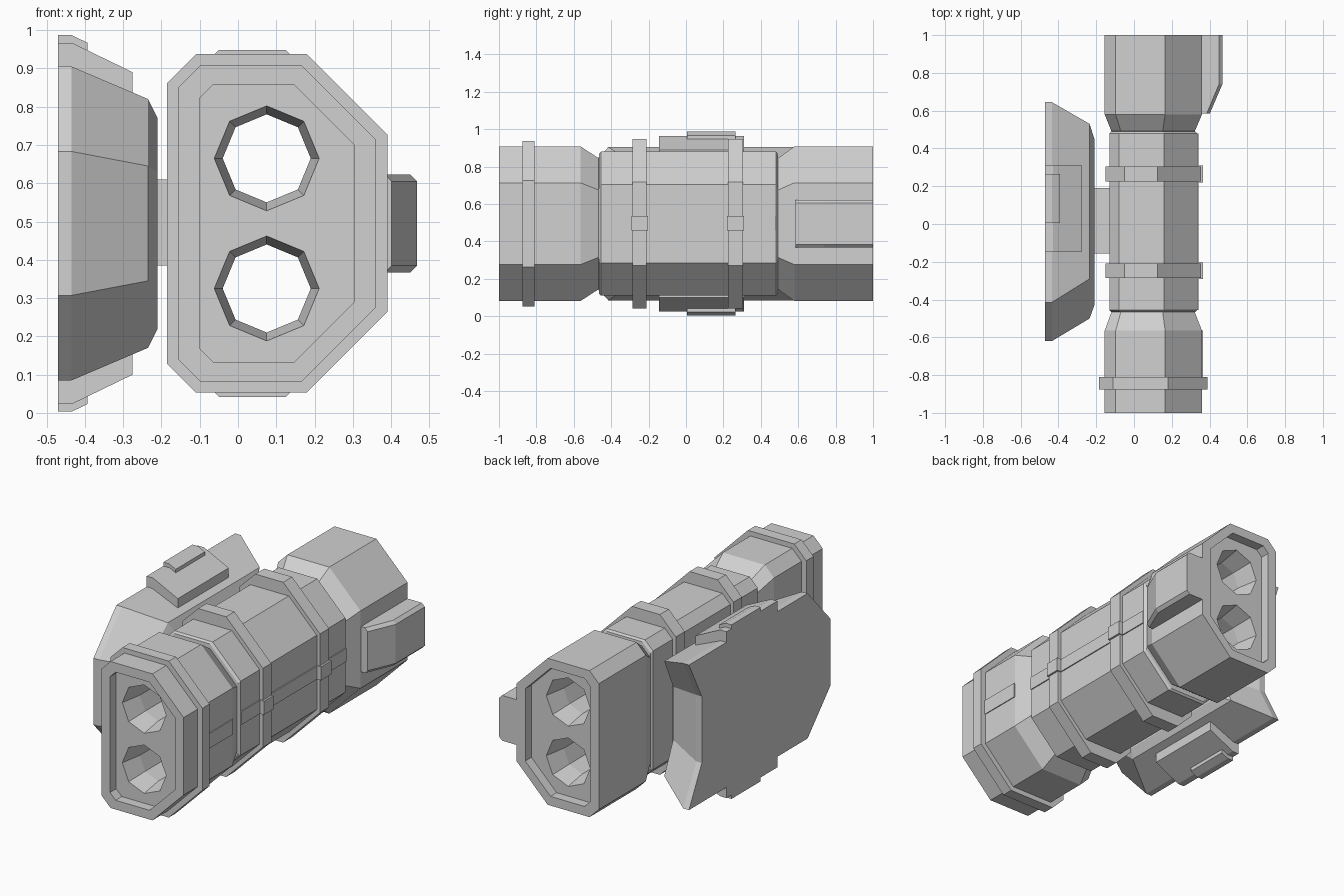
import bpy
import bmesh
from math import cos, sin, pi

cube = bpy.data.objects.get("Cube")
if cube:
    bpy.data.objects.remove(cube, do_unlink=True)

grey = bpy.data.materials.new("plain grey")
grey.use_nodes = True
grey.diffuse_color = (0.64, 0.64, 0.64, 1)
grey.node_tree.nodes["Principled BSDF"].inputs["Base Color"].default_value = (0.64, 0.64, 0.64, 1)

MID = 0.495  # height of the horizontal symmetry plane


def loft(name, loops):
    """Closed solid through matching loops of 3D points."""
    bm = bmesh.new()
    rings = [[bm.verts.new(p) for p in loop] for loop in loops]
    n = len(rings[0])
    for a, b in zip(rings, rings[1:]):
        for i in range(n):
            j = (i + 1) % n
            bm.faces.new((a[i], a[j], b[j], b[i]))
    bm.faces.new(rings[0])
    bm.faces.new(rings[-1])
    bmesh.ops.recalc_face_normals(bm, faces=bm.faces)
    mesh = bpy.data.meshes.new(name)
    bm.to_mesh(mesh)
    bm.free()
    mesh.materials.append(grey)
    obj = bpy.data.objects.new(name, mesh)
    bpy.context.collection.objects.link(obj)
    return obj


def section(y, x0, x1, half, cl, cr):
    """Eight-sided outline with small left and large right chamfers."""
    top = [(x0, half - cl), (x0 + cl, half), (x1 - cr, half), (x1, half - cr)]
    outline = top + [(x, -z) for x, z in reversed(top)]
    return [(x, y, MID + z) for x, z in outline]


def main(y):
    return section(y, -0.155, 0.36, 0.414, 0.058, 0.195)


def neck(y):
    return section(y, -0.12, 0.322, 0.35, 0.05, 0.17)


def middle(y, inset=0.0):
    return section(y, -0.13 + inset, 0.335 - inset, 0.385 - inset, 0.05, 0.175)


def octagon(y, x, z, r):
    return [(x + r * cos(i * pi / 4), y, z + r * sin(i * pi / 4)) for i in range(8)]


def box(name, x0, x1, y0, y1, z0, z1):
    return loft(name, [[(x, y0, z0), (x, y1, z0), (x, y1, z1), (x, y0, z1)] for x in (x0, x1)])


def cut(obj, cutters):
    """Subtract cutters, bake the result, and drop the helpers."""
    for c in cutters:
        c.hide_render = True
        mod = obj.modifiers.new("cut", "BOOLEAN")
        mod.operation = "DIFFERENCE"
        mod.solver = "EXACT"
        mod.object = c
    graph = bpy.context.evaluated_depsgraph_get()
    baked = bpy.data.meshes.new_from_object(obj.evaluated_get(graph))
    obj.modifiers.clear()
    obj.data = baked
    for c in cutters:
        bpy.data.objects.remove(c, do_unlink=True)


# Housing: wide ends, pinched necks and a slimmer middle
housing = loft("housing", [
    main(-1), main(-0.565), neck(-0.467),
    middle(-0.465, 0.01), middle(-0.455),
    middle(0.48), middle(0.49, 0.01),
    neck(0.492), main(0.58), main(1)])

# Recessed end faces and two flared bores
cutters = []
for s in (-1, 1):
    cutters.append(loft("recess_cutter", [
        section(s * y, -0.1, 0.305, 0.362, 0.035, 0.158) for y in (0.945, 1.1)]))
for z in (0.665, 0.325):
    cutters.append(loft("bore_cutter", [
        octagon(y, 0.075, z, r) for y, r in
        ((-1.05, 0.137), (-0.945, 0.137), (-0.82, 0.115),
         (0.82, 0.115), (0.945, 0.137), (1.05, 0.137))]))
cut(housing, cutters)


# Ring-shaped collars, hollow so the bores stay open
def collar(name, y0, y1, shape):
    ring = loft(name, [section(y, *shape) for y in (y0, y1)])
    hollow = loft("collar_cutter", [
        section(y, -0.11, 0.315, 0.36, 0.045, 0.165) for y in (y0 - 0.1, y1 + 0.1)])
    cut(ring, [hollow])


collar("front_collar", -0.875, -0.81, (-0.185, 0.39, 0.442, 0.075, 0.21))
for name, y0, y1 in (("front_band", -0.285, -0.21), ("rear_band", 0.225, 0.305)):
    collar(name, y0, y1, (-0.15, 0.355, 0.453, 0.1, 0.23))
    box(name + "_clip", 0.33, 0.366, y0 - 0.006, y1 + 0.006, 0.46, 0.537)

# Raised seam strips along the side
box("front_seam_strip", 0.35, 0.365, -0.81, -0.565, 0.455, 0.54)
box("middle_seam_strip", 0.325, 0.341, -0.455, 0.48, 0.46, 0.535)

# Rear side block with a sloped nose
profile = [(0.35, 0.128), (0.45, 0.128), (0.468, 0.11)]
profile += [(x, -z) for x, z in reversed(profile)]
loft("side_block", [
    [(min(x, 0.385 + (x - 0.45) * 0.9) if x > 0.4 else x, 0.585, MID + z) for x, z in profile],
    [(x, 0.74, MID + z) for x, z in profile],
    [(x, 1, MID + z) for x, z in profile]])


# Side shield: chamfered front corners, notched rear end
def shield_loop(x, front, shoulder, tip, notch, flat, half):
    top = [(front, flat), (shoulder, half), (tip, half), (notch, flat)]
    outline = top + [(y, -z) for y, z in reversed(top)]
    return [(x, y, MID + z) for y, z in outline]


loft("side_shield", [
    shield_loop(-0.47, -0.62, -0.415, 0.645, 0.53, 0.188, 0.41),
    shield_loop(-0.435, -0.62, -0.415, 0.645, 0.53, 0.188, 0.41),
    shield_loop(-0.235, -0.5, -0.29, 0.53, 0.45, 0.15, 0.325),
    shield_loop(-0.21, -0.43, -0.27, 0.45, 0.40, 0.135, 0.275)])
box("shield_mount", -0.225, -0.12, -0.155, 0.19, 0.385, 0.61)

# Stepped pads on the upper and lower shield edges
for s, side in ((1, "upper"), (-1, "lower")):
    for name, y0, y1, prof in (
            ("pad", -0.145, 0.31, [(-0.47, 0.3), (-0.47, 0.47), (-0.43, 0.47), (-0.275, 0.395), (-0.275, 0.3)]),
            ("pad_cap", 0.005, 0.265, [(-0.47, 0.42), (-0.47, 0.492), (-0.435, 0.492), (-0.393, 0.472), (-0.393, 0.42)])):
        loft(side + "_" + name, [[(x, y, MID + s * z) for x, z in prof] for y in (y0, y1)])
